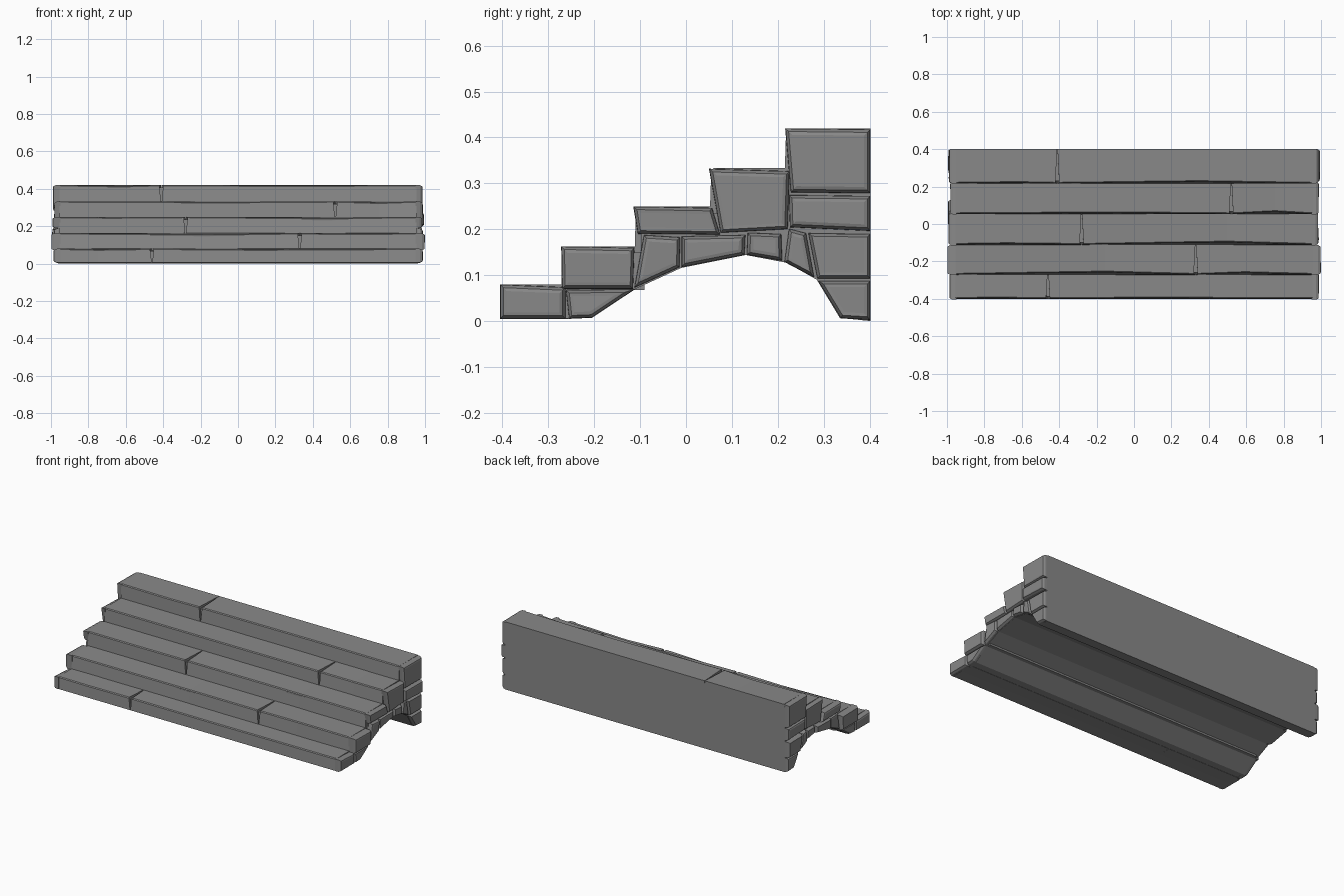
import bpy, bmesh, random
from mathutils import Vector

if "Cube" in bpy.data.objects:
    bpy.data.objects.remove(bpy.data.objects["Cube"])

random.seed(4)
stone = bpy.data.materials.new("grey stone")
stone.diffuse_color = (0.25, 0.25, 0.25, 1)
stone.use_nodes = True
stone.node_tree.nodes["Principled BSDF"].inputs["Base Color"].default_value = stone.diffuse_color


def loft(name, rings):
    """Solid through a list of equal-length point rings, capped at both ends."""
    bm = bmesh.new()
    rows = [[bm.verts.new(p) for p in ring] for ring in rings]
    n = len(rows[0])
    for a, b in zip(rows, rows[1:]):
        for i in range(n):
            j = (i + 1) % n
            bm.faces.new((a[i], a[j], b[j], b[i]))
    bm.faces.new(rows[0])
    bm.faces.new(rows[-1])
    bmesh.ops.recalc_face_normals(bm, faces=bm.faces)
    me = bpy.data.meshes.new(name)
    bm.to_mesh(me)
    bm.free()
    me.materials.append(stone)
    ob = bpy.data.objects.new(name, me)
    bpy.context.collection.objects.link(ob)
    return ob


# Steps: front y, tread height, x of the joint
steps = [(-0.402, 0.08, -0.46), (-0.272, 0.163, 0.33), (-0.112, 0.25, -0.28),
         (0.052, 0.333, 0.52), (0.215, 0.42, -0.41)]
fronts = [s[0] for s in steps] + [0.402]

# Core: stepped top, flat back, arched underside
d = 0.014
core = []
low = 0.0
for k, (y, z, _) in enumerate(steps):
    core += [(y + d, low + (0.004 if k == 0 else -d)), (y + d, z - d)]
    low = z
core += [(0.402, 0.42 - d), (0.402, 0.0), (0.335, 0.007), (0.285, 0.09), (0.22, 0.127),
         (0.13, 0.144), (-0.01, 0.116), (-0.11, 0.07), (-0.205, 0.007)]
loft("stair_core", [[(x, y, z) for y, z in core] for x in (-0.962, 0.962)])


# Tread slabs: two per step, slightly uneven, with a wedge-shaped joint
def slab(name, x0, x1, yf, yb, zb, zt, joint_at_end):
    rings = []
    mid = x0 + (x1 - x0) * random.uniform(0.35, 0.65)
    for x, end in ((x0, -1), (mid, 0), (x1, 1)):
        lean = random.uniform(0.006, 0.018) if end == 0 else 0.003
        drop = random.uniform(0.002, 0.008) if end == 0 else 0.0
        notch = -end * 0.009 if (end == 1) == joint_at_end and end else 0.0
        c = 0.005
        rings.append([(x, yf, zb), (x + notch, yf + lean, zt - c - drop),
                      (x + notch, yf + lean + c, zt - drop), (x, yb, zt), (x, yb, zb)])
    loft(name, rings)


for k, (yf, zt, seam) in enumerate(steps):
    yb = min(fronts[k + 1] + 0.022, 0.402)
    zb = 0.005 if k == 0 else steps[k - 1][1] - 0.012
    slab(f"tread_{k + 1}_left", -0.955, seam - 0.001, yf, yb, zb, zt, True)
    slab(f"tread_{k + 1}_right", seam + 0.001, 0.955, yf, yb, zb, zt, False)

# Side stones, outlined in y and z, chamfered outward and repeated on both ends
stones = [
    [(-0.405, 0.005), (-0.262, 0.005), (-0.262, 0.074), (-0.405, 0.08)],
    [(-0.255, 0.005), (-0.205, 0.007), (-0.11, 0.07), (-0.262, 0.068)],
    [(-0.27, 0.07), (-0.115, 0.07), (-0.112, 0.16), (-0.272, 0.163)],
    [(-0.113, 0.072), (-0.014, 0.117), (-0.012, 0.183), (-0.092, 0.188)],
    [(-0.105, 0.19), (0.075, 0.188), (0.057, 0.247), (-0.115, 0.25)],
    [(-0.01, 0.117), (0.128, 0.144), (0.13, 0.188), (-0.01, 0.185)],
    [(0.075, 0.192), (0.222, 0.2), (0.226, 0.327), (0.05, 0.332)],
    [(0.132, 0.144), (0.21, 0.131), (0.208, 0.19), (0.134, 0.193)],
    [(0.214, 0.129), (0.28, 0.094), (0.262, 0.192), (0.224, 0.202)],
    [(0.286, 0.092), (0.402, 0.092), (0.402, 0.19), (0.266, 0.192)],
    [(0.337, 0.006), (0.402, 0.002), (0.402, 0.088), (0.287, 0.088)],
    [(0.226, 0.204), (0.402, 0.196), (0.402, 0.273), (0.224, 0.275)],
    [(0.228, 0.28), (0.402, 0.278), (0.402, 0.418), (0.216, 0.42)],
]


def inset(poly, amount):
    pts = [Vector(p) for p in poly]
    out = []
    for i, p in enumerate(pts):
        a = (pts[i - 1] - p).normalized()
        b = (pts[(i + 1) % len(pts)] - p).normalized()
        out.append(p + (a + b) * amount / max(abs(a.cross(b)), 0.35))
    return out


for k, poly in enumerate(stones):
    for side, label in ((1, "right"), (-1, "left")):
        out = random.uniform(0.984, 0.997)
        if k == 2:
            out = 1.0
        rings = [[(side * 0.95, y, z) for y, z in poly],
                 [(side * (out - 0.016), y, z) for y, z in inset(poly, 0.001)],
                 [(side * (out - 0.004), y, z) for y, z in inset(poly, 0.007)],
                 [(side * (out + random.uniform(-0.006, 0)), y, z) for y, z in inset(poly, 0.014)]]
        loft(f"side_stone_{k + 1}_{label}", rings)
